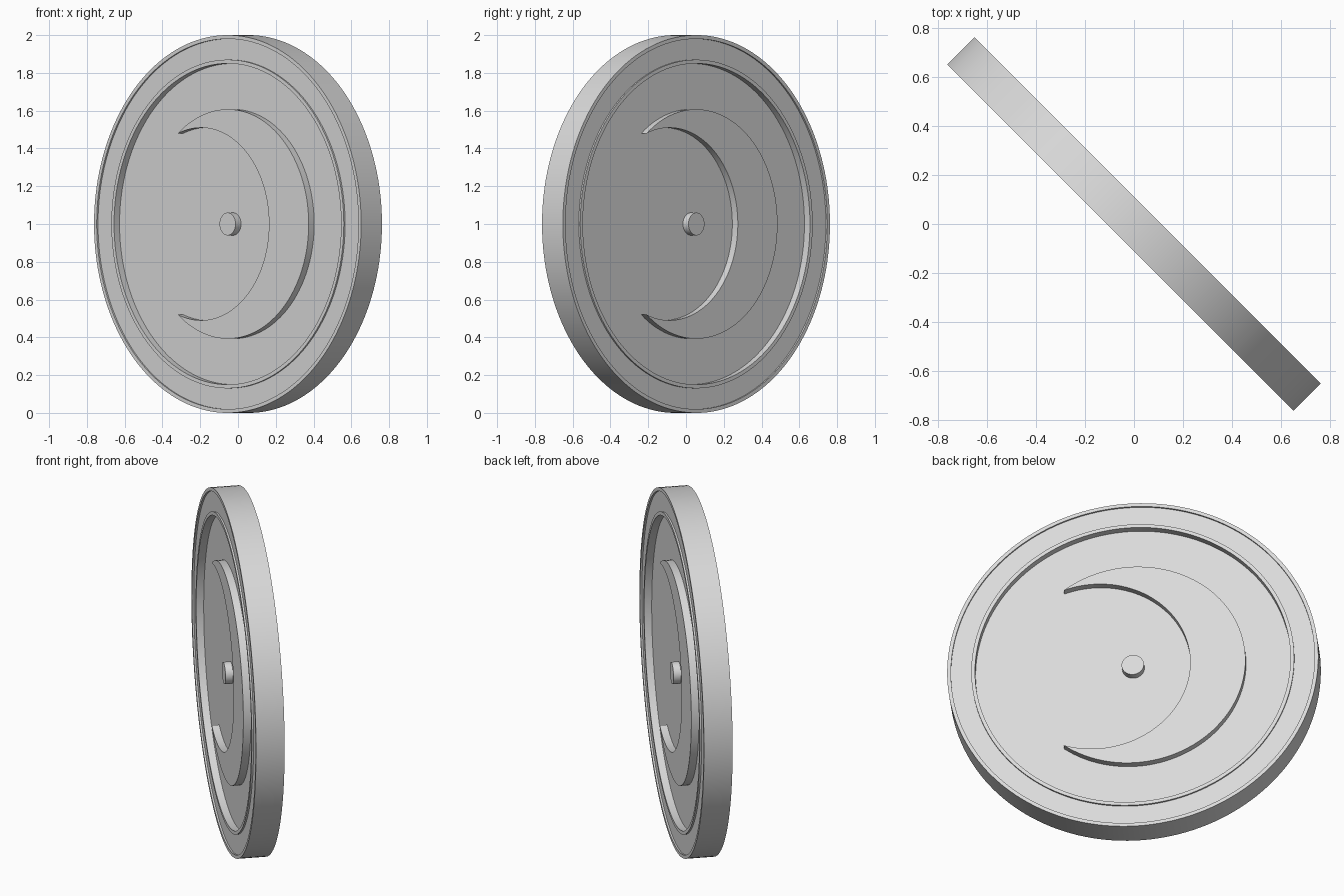
import bpy
import bmesh
from math import sin, cos, atan2, hypot, pi, radians
from mathutils import Matrix

if "Cube" in bpy.data.objects:
    bpy.data.objects.remove(bpy.data.objects["Cube"])

HALF = 0.078      # half thickness of the disc
FLOOR = 0.037     # height of the recessed floor
SEGMENTS = 160

grey = bpy.data.materials.new("light grey")
grey.use_nodes = True
grey.diffuse_color = (0.7, 0.7, 0.7, 1)
grey.node_tree.nodes["Principled BSDF"].inputs["Base Color"].default_value = (0.7, 0.7, 0.7, 1)

# Disc stands upright, its local z axis pointing to the front left
front = Matrix.Translation((0, 0, 1)) @ Matrix.Rotation(-pi / 4, 4, "Z") @ Matrix.Rotation(pi / 2, 4, "X")
back = Matrix.Rotation(pi, 4, "Z") @ front


def finish(name, bm, matrix):
    bmesh.ops.remove_doubles(bm, verts=bm.verts, dist=0.0001)
    bmesh.ops.recalc_face_normals(bm, faces=bm.faces)
    bm.transform(matrix)
    mesh = bpy.data.meshes.new(name)
    bm.to_mesh(mesh)
    bm.free()
    mesh.materials.append(grey)
    obj = bpy.data.objects.new(name, mesh)
    bpy.context.collection.objects.link(obj)
    bpy.ops.object.select_all(action="DESELECT")
    obj.select_set(True)
    bpy.context.view_layer.objects.active = obj
    bpy.ops.object.shade_smooth_by_angle(angle=radians(30))


def disc():
    # Raised lips at the outer edge and around the dish, the same on both sides
    band = HALF - 0.01
    half = [(0, FLOOR), (0.85, FLOOR), (0.85, HALF), (0.87, HALF),
            (0.87, band), (0.98, band), (0.98, HALF), (1, HALF)]
    profile = half + [(r, -z) for r, z in reversed(half)]
    bm = bmesh.new()
    verts = [bm.verts.new((r, 0, z)) for r, z in profile]
    edges = [bm.edges.new(pair) for pair in zip(verts, verts[1:])]
    bmesh.ops.spin(bm, geom=verts + edges, cent=(0, 0, 0), axis=(0, 0, 1),
                   angle=2 * pi, steps=SEGMENTS, use_merge=True)
    finish("disc", bm, front)


def arc(centre, tip, steps=80):
    radius = hypot(tip[0] - centre, tip[1])
    end = atan2(tip[1], tip[0] - centre)
    angles = [end * (2 * i / steps - 1) for i in range(steps + 1)]
    return [(centre + radius * cos(a), radius * sin(a)) for a in angles]


def crescent(name, matrix):
    tip = (-0.372, 0.48)
    outer, inner = arc(0, tip), arc(-0.2, tip)
    bm = bmesh.new()
    # Four rails: outer and inner arcs, at the floor and at the top
    rails = [[bm.verts.new((x, y, z)) for x, y in path]
             for path, z in ((outer, FLOOR - 0.005), (outer, HALF),
                             (inner, HALF), (inner, FLOOR - 0.005))]
    for a, b in zip(rails, rails[1:] + rails[:1]):
        for i in range(len(a) - 1):
            bm.faces.new((a[i], a[i + 1], b[i + 1], b[i]))
    finish(name, bm, matrix)


def hub(name, matrix):
    bm = bmesh.new()
    depth = HALF - FLOOR + 0.005
    bmesh.ops.create_cone(bm, cap_ends=True, segments=48, radius1=0.06, radius2=0.06,
                          depth=depth, matrix=Matrix.Translation((0, 0, HALF - depth / 2)))
    finish(name, bm, matrix)


disc()
for side, matrix in (("front", front), ("back", back)):
    crescent(side + "_crescent", matrix)
    hub(side + "_hub", matrix)
